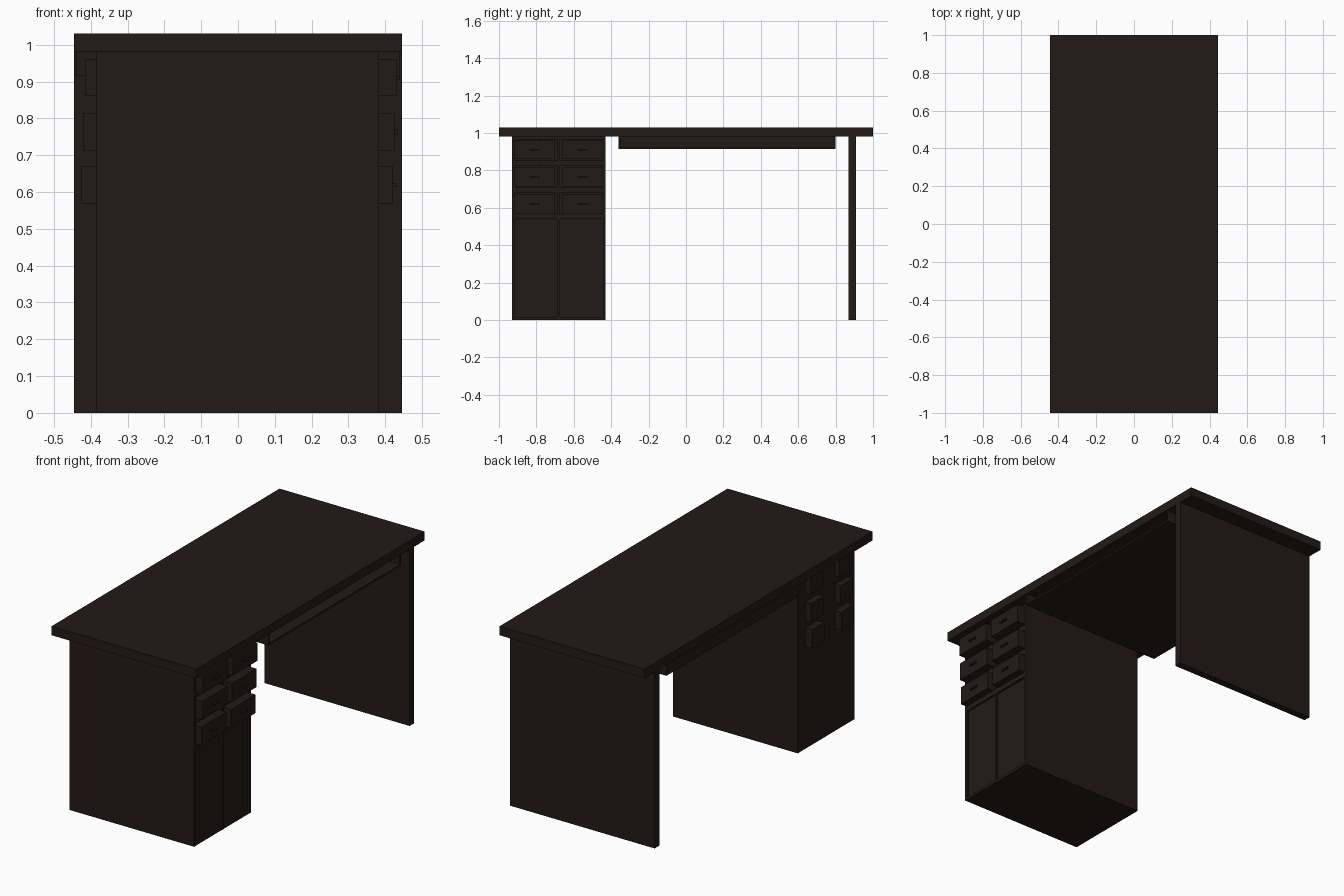
import bpy, bmesh
from mathutils import Matrix, Vector

if "Cube" in bpy.data.objects:
    bpy.data.objects.remove(bpy.data.objects["Cube"])

wood = bpy.data.materials.new("dark_wood")
wood.diffuse_color = (0.017, 0.010, 0.008, 1)
wood.use_nodes = True
wood.node_tree.nodes["Principled BSDF"].inputs["Base Color"].default_value = wood.diffuse_color


def box(name, x, y, z):
    """Axis-aligned box from min/max pairs."""
    bm = bmesh.new()
    bmesh.ops.create_cube(bm, size=1)
    size = Vector((x[1] - x[0], y[1] - y[0], z[1] - z[0]))
    mid = Vector((sum(x) / 2, sum(y) / 2, sum(z) / 2))
    bm.transform(Matrix.Translation(mid) @ Matrix.Diagonal((*size, 1)))
    me = bpy.data.meshes.new(name)
    bm.to_mesh(me)
    bm.free()
    me.materials.append(wood)
    ob = bpy.data.objects.new(name, me)
    bpy.context.collection.objects.link(ob)
    return ob


# Top and end panel
box("desk_top", (-0.445, 0.445), (-1, 1), (0.98, 1.03))
box("leg_panel", (-0.445, 0.445), (0.87, 0.91), (0, 0.98))

# Cabinet body with a slim face frame
box("cabinet_body", (-0.385, 0.37), (-0.93, -0.43), (0, 0.98))
columns = [(-0.92, -0.70), (-0.66, -0.445)]
for i, y in enumerate([(-0.93, -0.915), (-0.687, -0.673), (-0.445, -0.43)]):
    box(f"frame_stile_{i}", (0.37, 0.382), y, (0, 0.98))
for i, z in enumerate([(0, 0.015), (0.54, 0.57), (0.68, 0.71), (0.825, 0.855), (0.965, 0.98)]):
    box(f"frame_rail_{i}", (0.37, 0.381), (-0.925, -0.435), z)

# Drawers, each pulled out a little differently, boxes run out at the back
rows = [(0.86, 0.96, 0.0), (0.713, 0.815, -0.005), (0.568, 0.67, -0.01)]
for c, (y0, y1) in enumerate(columns):
    mid = (y0 + y1) / 2
    for r, (z0, z1, dx) in enumerate(rows):
        box(f"drawer_front_{c}{r}", (0.37, 0.43 + dx), (y0, y1), (z0, z1))
        box(f"drawer_box_{c}{r}", (-0.415 + dx, 0.36), (mid - 0.055, mid + 0.055), (z0, z1))
        zc = (z0 + z1) / 2
        box(f"drawer_handle_{c}{r}", (0.43 + dx, 0.44 + dx), (mid - 0.025, mid + 0.025),
            (zc - 0.005, zc + 0.005))

# Shallow open-fronted tray under the top
box("tray_floor", (-0.44, 0.44), (-0.36, 0.80), (0.915, 0.925))
box("tray_back", (-0.44, -0.43), (-0.36, 0.80), (0.925, 0.98))
box("tray_left_side", (-0.43, 0.44), (-0.36, -0.35), (0.925, 0.98))
box("tray_right_side", (-0.43, 0.44), (0.79, 0.80), (0.925, 0.98))
